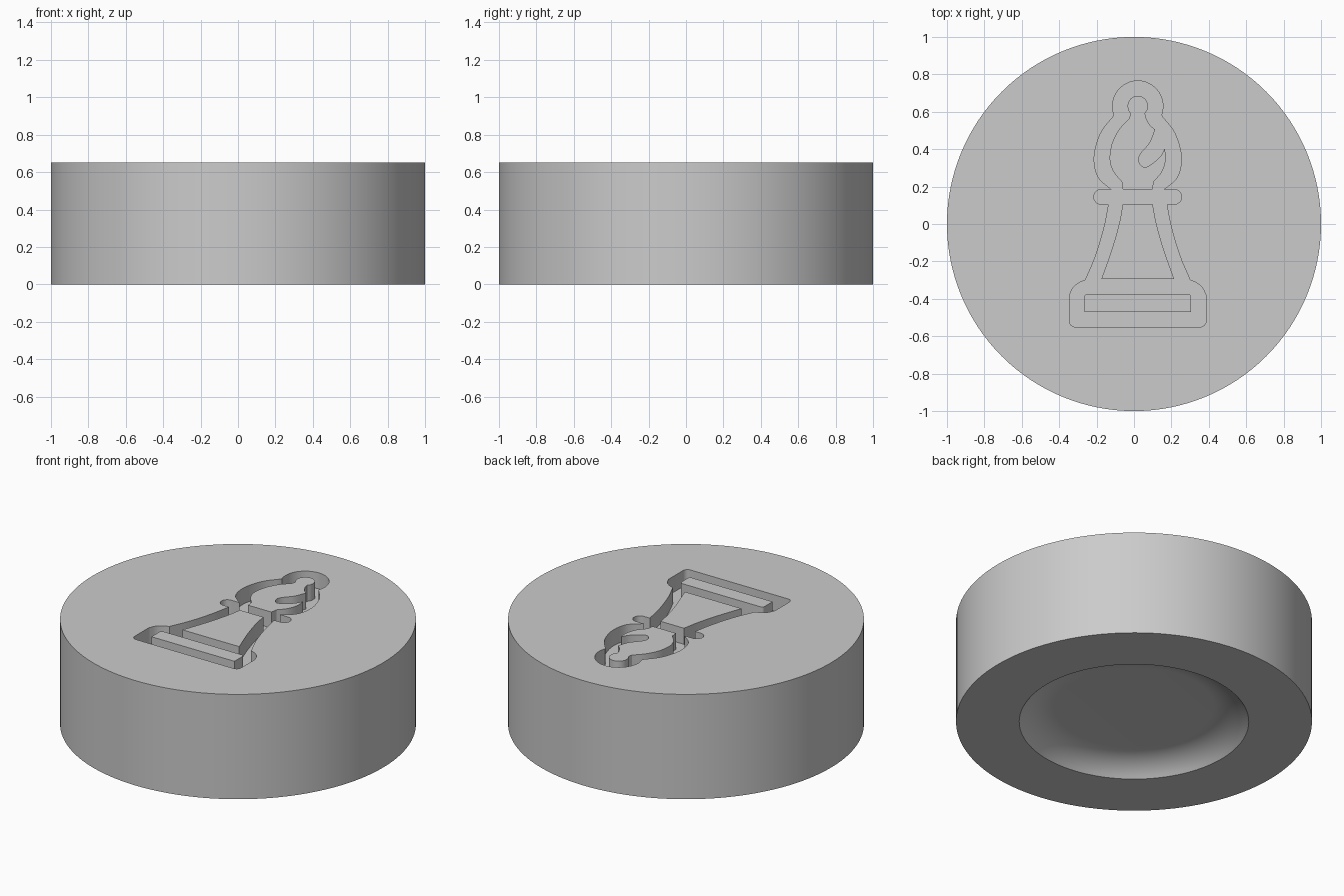
import bpy
import bmesh
from math import sin, cos, radians
from mathutils import Vector

if "Cube" in bpy.data.objects:
    bpy.data.objects.remove(bpy.data.objects["Cube"])

HEIGHT = 0.65
FLOOR = 0.55      # floor of the engraving
AXIS = 0.02       # symmetry line of the engraved figure


def finish(bm, name):
    bmesh.ops.recalc_face_normals(bm, faces=bm.faces)
    mesh = bpy.data.meshes.new(name)
    bm.to_mesh(mesh)
    bm.free()
    obj = bpy.data.objects.new(name, mesh)
    bpy.context.collection.objects.link(obj)
    return obj


def smooth(points, steps=5):
    """Catmull-Rom curve through a few points."""
    p = [Vector(q) for q in points]
    p = [2 * p[0] - p[1]] + p + [2 * p[-1] - p[-2]]
    out = []
    for a, b, c, d in zip(p, p[1:], p[2:], p[3:]):
        for i in range(steps):
            t = i / steps
            out.append(0.5 * (2 * b + (c - a) * t + (2 * a - 5 * b + 4 * c - d) * t * t
                              + (3 * b - a - 3 * c + d) * t ** 3))
    return out + [p[-2]]


def arc(x, y, r, start, end, steps=12):
    angles = [radians(start + (end - start) * i / steps) for i in range(steps + 1)]
    return [Vector((x + r * cos(a), y + r * sin(a))) for a in angles]


def flip(half):
    return [Vector((-p[0], p[1])) for p in reversed(half)]


def prism(name, outline, bottom, top):
    bm = bmesh.new()
    verts = []
    for p in outline:
        if not verts or (verts[-1].co.xy - Vector((p[0] + AXIS, p[1]))).length > 1e-4:
            verts.append(bm.verts.new((p[0] + AXIS, p[1], bottom)))
    if (verts[0].co - verts[-1].co).length < 1e-4:
        bm.verts.remove(verts.pop())
    face = bm.faces.new(verts)
    new = bmesh.ops.extrude_face_region(bm, geom=[face])["geom"]
    bmesh.ops.translate(bm, vec=(0, 0, top - bottom),
                        verts=[v for v in new if isinstance(v, bmesh.types.BMVert)])
    obj = finish(bm, name)
    obj.hide_render = True
    return obj


def subtract(target, cutter):
    mod = target.modifiers.new("cut", "BOOLEAN")
    mod.operation = "DIFFERENCE"
    mod.solver = "EXACT"
    mod.object = cutter


# Round body with a soft-edged recess underneath
bm = bmesh.new()
profile = [(1, HEIGHT), (1, 0)]
fillet = 0.2 / sin(radians(50))
for i in range(11):
    a = radians(50 - 5 * i)
    depth = fillet * (cos(a) - cos(radians(50)))
    profile.append((0.445 + fillet * sin(a), depth))
verts = [bm.verts.new((r, 0, z)) for r, z in profile]
edges = [bm.edges.new(pair) for pair in zip(verts, verts[1:])]
bmesh.ops.spin(bm, geom=verts + edges, cent=(0, 0, 0), axis=(0, 0, 1),
               angle=radians(360), steps=128, use_merge=True)
bmesh.ops.remove_doubles(bm, verts=bm.verts, dist=1e-4)
bmesh.ops.holes_fill(bm, edges=[e for e in bm.edges if e.is_boundary], sides=0)
body = finish(bm, "game_piece_body")

# Outer outline of the engraving: base, stem, collar, body and head
half = arc(0.335, -0.52, 0.03, -90, 0, 6)
half += smooth([(0.365, -0.38), (0.345, -0.34), (0.315, -0.315), (0.28, -0.3)])
half += smooth([(0.28, -0.3), (0.225, -0.17), (0.18, -0.02), (0.155, 0.105)])
half += arc(0.195, 0.145, 0.04, -90, 90)
half += smooth([(0.14, 0.185), (0.2, 0.235), (0.225, 0.285), (0.233, 0.35),
                (0.222, 0.42), (0.19, 0.5), (0.13, 0.575)])
half += arc(0, 0.63, 0.135, -20, 90)
cutter = prism("engraving_cutter", half + flip(half), FLOOR, HEIGHT + 0.1)

# Raised islands left standing inside the engraving
bar = [(0.285, -0.47)] + arc(0.27, -0.39, 0.015, 0, 90, 4)
stem = smooth([(0.195, -0.295), (0.14, -0.14), (0.1, 0), (0.08, 0.105)])
left = [(-0.08, 0.185)] + smooth([(-0.085, 0.225), (-0.13, 0.28), (-0.15, 0.345),
                                  (-0.138, 0.43), (-0.1, 0.505), (-0.045, 0.565)])
knob = arc(0, 0.63, 0.055, 225, -45)
slit = smooth([(0.045, 0.565), (0.065, 0.53), (0.093, 0.505)])
slit += smooth([(0.093, 0.505), (0.065, 0.435), (0.015, 0.375), (0.005, 0.335),
                (0.035, 0.303), (0.08, 0.325), (0.12, 0.36), (0.143, 0.4)])
right = smooth([(0.145, 0.4), (0.15, 0.345), (0.13, 0.28), (0.085, 0.225)])
islands = {
    "base_island": bar + flip(bar),
    "stem_island": stem + flip(stem),
    "head_island": left + knob + slit + right + [(0.08, 0.185)],
}
helpers = [cutter]
for name, outline in islands.items():
    helpers.append(prism(name, outline, FLOOR - 0.1, HEIGHT + 0.2))
    subtract(cutter, helpers[-1])
subtract(body, cutter)

# Bake the cut and drop the helpers
graph = bpy.context.evaluated_depsgraph_get()
graph.update()
body_mesh = bpy.data.meshes.new_from_object(body.evaluated_get(graph))
body.modifiers.clear()
body.data = body_mesh
for helper in helpers:
    bpy.data.objects.remove(helper)

# Single grey colour
grey = bpy.data.materials.new("light_grey")
grey.use_nodes = True
colour = (0.6, 0.6, 0.6, 1)
grey.diffuse_color = colour
grey.node_tree.nodes["Principled BSDF"].inputs["Base Color"].default_value = colour
body.data.materials.clear()
body.data.materials.append(grey)

bpy.ops.object.select_all(action="DESELECT")
body.select_set(True)
bpy.context.view_layer.objects.active = body
bpy.ops.object.shade_smooth_by_angle(angle=radians(30))
